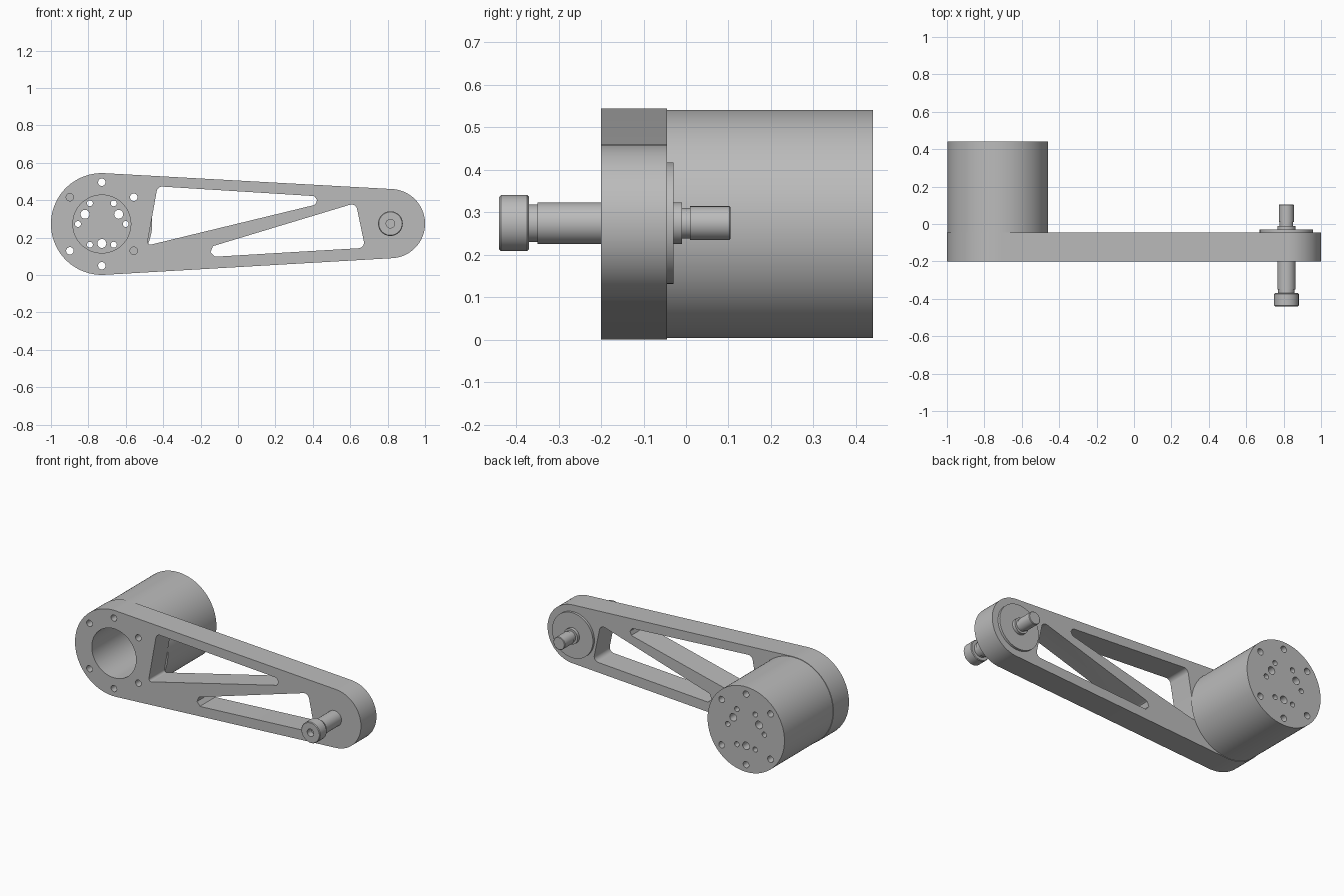
import bpy, bmesh, math
from mathutils import Vector

if "Cube" in bpy.data.objects:
    bpy.data.objects.remove(bpy.data.objects["Cube"])

metal = bpy.data.materials.new("grey_metal")
metal.use_nodes = True
colour = (0.5, 0.5, 0.5, 1)
metal.diffuse_color = colour
metal.node_tree.nodes["Principled BSDF"].inputs["Base Color"].default_value = colour

BIG, SMALL = Vector((-0.728, 0.2725)), Vector((0.815, 0.2745))
BIG_R, SMALL_R = 0.272, 0.185
FRONT, ARM_BACK, REAR = -0.2, -0.045, 0.44


def polar(centre, radius, degrees):
    a = math.radians(degrees)
    return centre + radius * Vector((math.cos(a), math.sin(a)))


def arc(centre, radius, start, end, steps):
    return [polar(centre, radius, start + (end - start) * i / steps) for i in range(steps + 1)]


def circle(centre, radius, steps=24):
    return arc(centre, radius, 0, 360, steps)[:-1]


def fillet(corners, radii, steps=8):
    """Round each corner of a polygon."""
    points = []
    for i, (p, r) in enumerate(zip(corners, radii)):
        p = Vector(p)
        a = (Vector(corners[i - 1]) - p).normalized()
        b = (Vector(corners[(i + 1) % len(corners)]) - p).normalized()
        half = a.angle(b) / 2
        centre = p + (a + b).normalized() * r / math.sin(half)
        u = p + a * r / math.tan(half) - centre
        v = p + b * r / math.tan(half) - centre
        points += [centre + (u * (1 - k / steps) + v * (k / steps)).normalized() * r
                   for k in range(steps + 1)]
    return points


def prism(bm, outline, y0, y1):
    """Extrude an x-z outline along y."""
    face = bm.faces.new([bm.verts.new((p.x, y0, p.y)) for p in outline])
    out = bmesh.ops.extrude_face_region(bm, geom=[face])
    verts = [g for g in out["geom"] if isinstance(g, bmesh.types.BMVert)]
    bmesh.ops.translate(bm, verts=verts, vec=(0, y1 - y0, 0))


def make(name, bm):
    bmesh.ops.recalc_face_normals(bm, faces=bm.faces)
    mesh = bpy.data.meshes.new(name)
    bm.to_mesh(mesh)
    bm.free()
    mesh.materials.append(metal)
    obj = bpy.data.objects.new(name, mesh)
    bpy.context.collection.objects.link(obj)
    return obj


def smooth(obj):
    obj.data.shade_smooth()
    obj.data.set_sharp_from_angle(angle=math.radians(30))


def cut(obj, prisms):
    """Subtract a list of (outline, y0, y1) prisms."""
    bm = bmesh.new()
    for outline, y0, y1 in prisms:
        prism(bm, outline, y0, y1)
    cutter = make(obj.name + "_cutter", bm)
    cutter.hide_render = True
    mod = obj.modifiers.new("holes", "BOOLEAN")
    mod.operation, mod.solver, mod.object = "DIFFERENCE", "EXACT", cutter
    mod.use_self = True
    graph = bpy.context.evaluated_depsgraph_get()
    mesh = bpy.data.meshes.new_from_object(obj.evaluated_get(graph))
    obj.modifiers.clear()
    obj.data = mesh
    bpy.data.objects.remove(cutter)


# Arm: two round ends joined by tangents
tangent = math.degrees(math.acos((BIG_R - SMALL_R) / (SMALL - BIG).length))
outline = arc(BIG, BIG_R, tangent, 360 - tangent, 64) + arc(SMALL, SMALL_R, -tangent, tangent, 48)
bm = bmesh.new()
prism(bm, outline, FRONT, ARM_BACK)
arm = make("arm", bm)

# Triangular windows, gearbox bore and screw holes of the arm
upper = fillet([(-0.43, 0.474), (-0.487, 0.157), (0.565, 0.412)], [0.03, 0.015, 0.025])
lower = fillet([(0.63, 0.385), (-0.37, 0.083), (0.68, 0.145)], [0.03, 0.03, 0.03])
through = (40, 90, 220, 270)
blind = (140, 320)
openings = [upper, lower, circle(BIG, 0.155, 64)]
openings += [circle(polar(BIG, 0.223, a), 0.02) for a in through + blind]
cut(arm, [(o, FRONT - 0.1, ARM_BACK + 0.1) for o in openings])
smooth(arm)

# Motor housing: hollow cup with a drilled back plate
bm = bmesh.new()
prism(bm, circle(BIG, 0.269, 96), ARM_BACK, REAR)
housing = make("motor_housing", bm)
drills = [(circle(BIG, 0.155, 64), ARM_BACK - 0.1, REAR - 0.06)]
drills += [(circle(polar(BIG, 0.223, a), 0.02), ARM_BACK - 0.1, REAR + 0.1) for a in through]
drills += [(circle(polar(BIG, 0.223, a), 0.02), REAR - 0.1, REAR + 0.1) for a in blind]
drills += [(circle(polar(BIG, 0.104, a), 0.024), REAR - 0.1, REAR + 0.1) for a in (30, 150, 270)]
drills += [(circle(polar(BIG, 0.128, a), 0.016), REAR - 0.1, REAR + 0.1) for a in range(0, 360, 60)]
cut(housing, drills)
smooth(housing)


def turned(name, profile, steps=48):
    """Revolve (radius, y) points about the axle line."""
    bm = bmesh.new()
    verts = [bm.verts.new((SMALL.x + r, y, SMALL.y)) for r, y in profile]
    edges = [bm.edges.new(pair) for pair in zip(verts, verts[1:])]
    bmesh.ops.spin(bm, geom=verts + edges, cent=(SMALL.x, 0, SMALL.y), axis=(0, 1, 0),
                   angle=math.tau, steps=steps, use_merge=False)
    bmesh.ops.remove_doubles(bm, verts=bm.verts, dist=0.0001)
    smooth(make(name, bm))


# Axle bolt with socket head, necks and threaded tip
turned("axle_bolt", [(0, -0.4), (0.023, -0.4), (0.023, -0.44), (0.062, -0.44), (0.066, -0.436),
                     (0.066, -0.374), (0.062, -0.37), (0.044, -0.37), (0.044, -0.35),
                     (0.049, -0.35), (0.049, -0.01), (0.036, -0.01), (0.036, 0.01),
                     (0.04, 0.01), (0.04, 0.102), (0.037, 0.105), (0, 0.105)])

# Thin bearing cover on the back of the small end
turned("bearing_cover", [(0, -0.06), (0.143, -0.06), (0.143, -0.03), (0, -0.03)], 64)
